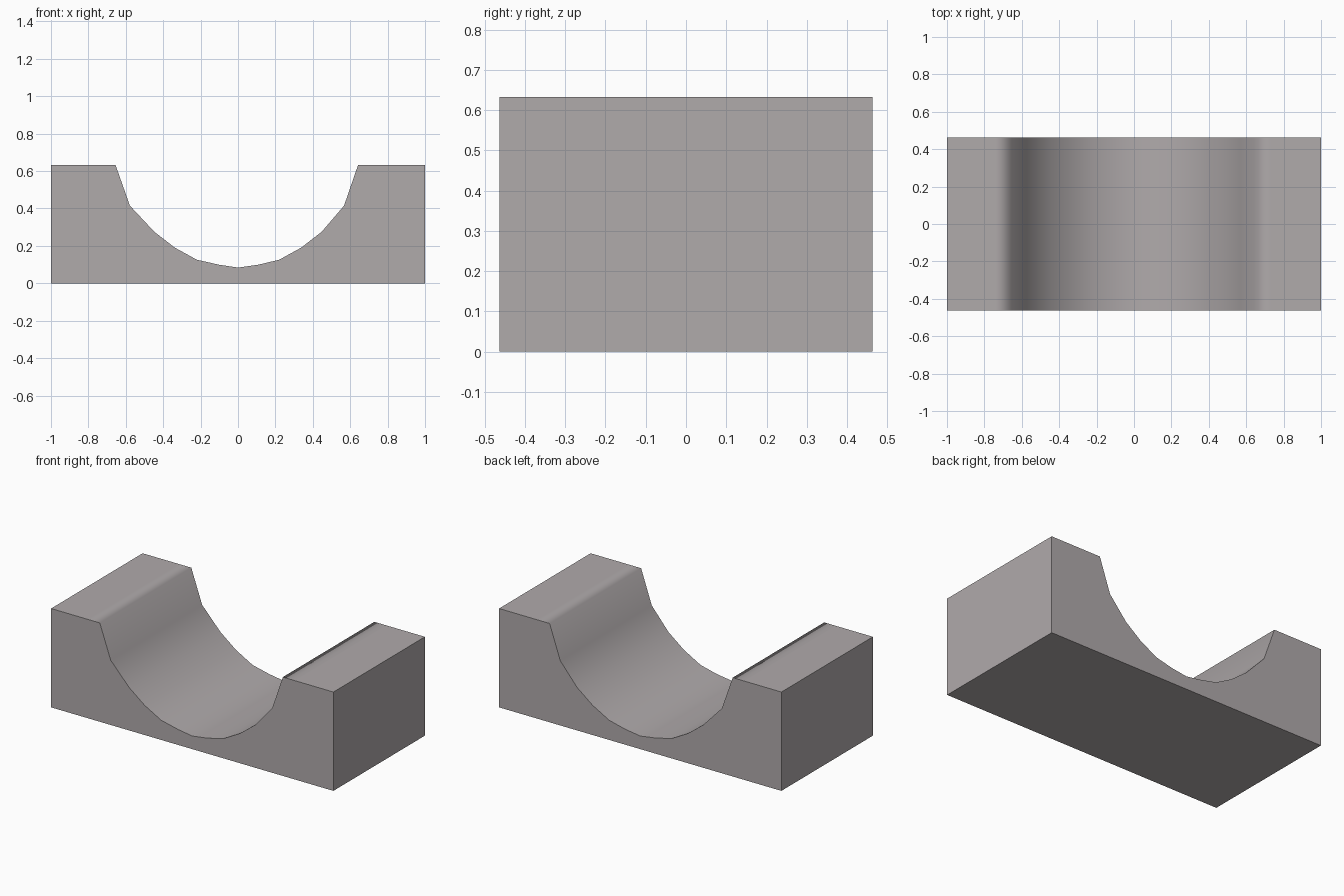
import bpy
import bmesh
import math

if "Cube" in bpy.data.objects:
    bpy.data.objects.remove(bpy.data.objects["Cube"])

DEPTH = 0.926
TOP = 0.633

# Cradle cross-section (x, z): trough read left to right, then closed round the block
trough = [(-0.74, TOP), (-0.655, TOP), (-0.578, 0.415), (-0.447, 0.275),
          (-0.337, 0.19), (-0.22, 0.126), (-0.10, 0.099), (0, 0.084),
          (0.107, 0.099), (0.22, 0.126), (0.337, 0.19), (0.447, 0.275),
          (0.567, 0.415), (0.642, TOP), (0.73, TOP)]
profile = [(-1, 0), (-1, TOP)] + trough + [(1, TOP), (1, 0)]

# Extrude the section along y
bm = bmesh.new()
face = bm.faces.new([bm.verts.new((x, -DEPTH / 2, z)) for x, z in profile])
extruded = bmesh.ops.extrude_face_region(bm, geom=[face], use_keep_orig=True)
moved = [g for g in extruded["geom"] if isinstance(g, bmesh.types.BMVert)]
bmesh.ops.translate(bm, verts=moved, vec=(0, DEPTH, 0))
bmesh.ops.recalc_face_normals(bm, faces=bm.faces)

mesh = bpy.data.meshes.new("cradle_block")
bm.to_mesh(mesh)
bm.free()
block = bpy.data.objects.new("cradle_block", mesh)
bpy.context.collection.objects.link(block)

# Warm dark grey
stone = bpy.data.materials.new("warm_grey")
stone.diffuse_color = (0.435, 0.405, 0.41, 1)
stone.use_nodes = True
stone.node_tree.nodes["Principled BSDF"].inputs["Base Color"].default_value = stone.diffuse_color
mesh.materials.append(stone)

# Smooth trough and lips, sharp outer box edges
bpy.context.view_layer.objects.active = block
block.select_set(True)
bpy.ops.object.shade_smooth_by_angle(angle=math.radians(75))

# Lip shading follows the larger steep trough faces
weighted = block.modifiers.new("lip_shading", 'WEIGHTED_NORMAL')
weighted.mode = 'FACE_AREA'
weighted.keep_sharp = True
